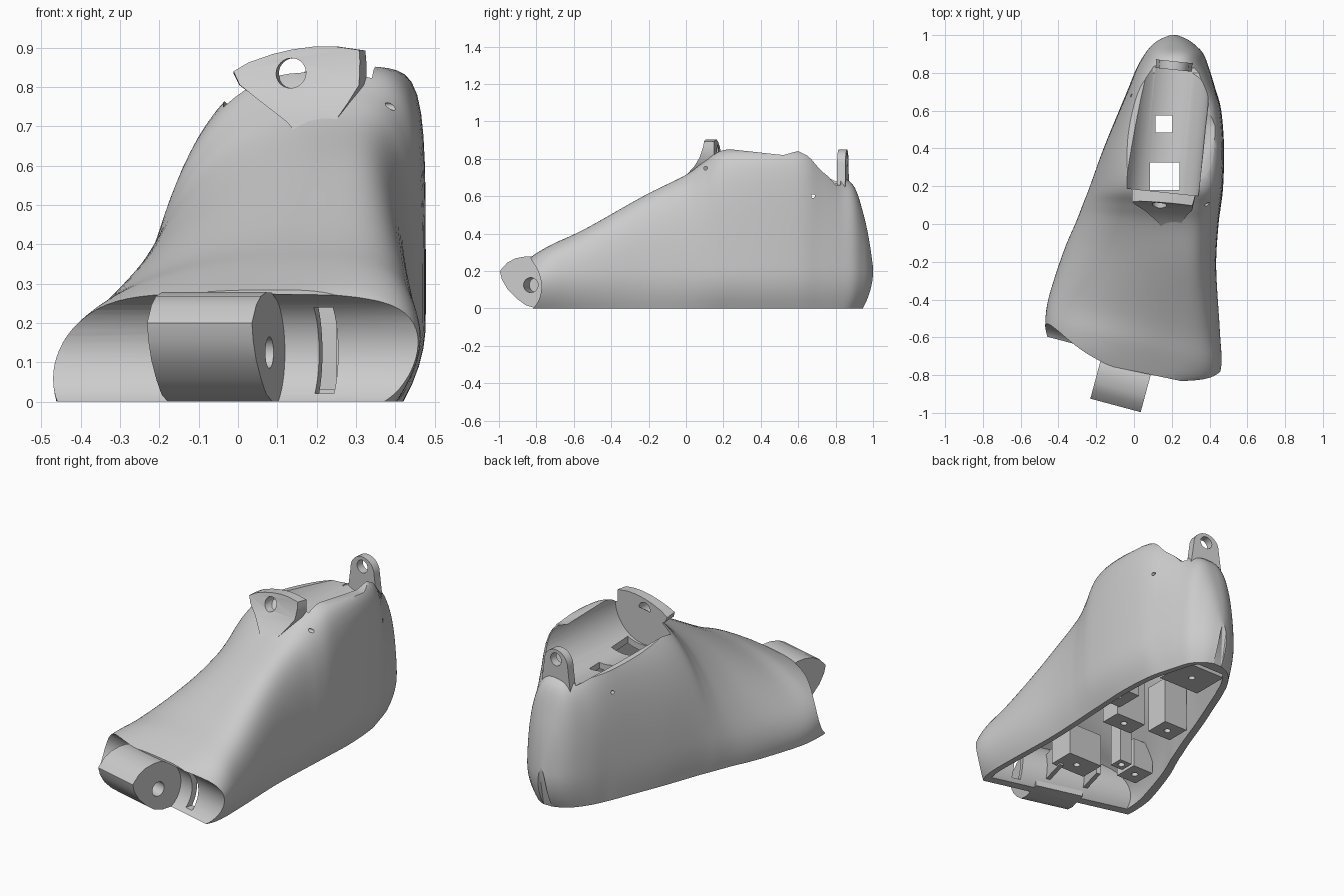
import bpy
import bmesh
from math import sin, cos, pi, radians
from mathutils import Matrix, Vector

if "Cube" in bpy.data.objects:
    bpy.data.objects.remove(bpy.data.objects["Cube"])

grey = bpy.data.materials.new("plain_grey")
grey.use_nodes = True
grey.diffuse_color = (0.6, 0.6, 0.6, 1)
grey.node_tree.nodes["Principled BSDF"].inputs["Base Color"].default_value = (0.6, 0.6, 0.6, 1)


def make_object(name, bm, matrix=Matrix()):
    bmesh.ops.transform(bm, matrix=matrix, verts=bm.verts)
    bmesh.ops.recalc_face_normals(bm, faces=bm.faces)
    mesh = bpy.data.meshes.new(name)
    bm.to_mesh(mesh)
    bm.free()
    obj = bpy.data.objects.new(name, mesh)
    mesh.materials.append(grey)
    bpy.context.collection.objects.link(obj)
    return obj


def loft(rings):
    bm = bmesh.new()
    loops = [[bm.verts.new(p) for p in ring] for ring in rings]
    for a, b in zip(loops, loops[1:]):
        for i in range(len(a)):
            j = (i + 1) % len(a)
            bm.faces.new((a[i], a[j], b[j], b[i]))
    bm.faces.new(loops[0])
    bm.faces.new(loops[-1][::-1])
    return bm


def prism(name, profile, x0, x1, matrix=Matrix()):
    """Extrude a (y, z) profile along local x."""
    return make_object(name, loft([[(x, y, z) for y, z in profile] for x in (x0, x1)]), matrix)


def circle(r, y=0.0, z=0.0, n=48):
    return [(y + r * cos(2 * pi * i / n), z + r * sin(2 * pi * i / n)) for i in range(n)]


def rect(y0, y1, z0, z1):
    return [(y0, z0), (y1, z0), (y1, z1), (y0, z1)]


def cut(obj, *cutters):
    for c in cutters:
        mod = obj.modifiers.new("cut", "BOOLEAN")
        mod.operation = "DIFFERENCE"
        mod.solver = "EXACT"
        mod.object = c
        bpy.context.view_layer.objects.active = obj
        bpy.ops.object.modifier_apply(modifier=mod.name)
        bpy.data.objects.remove(c)


def smooth(obj, angle=35):
    bpy.ops.object.select_all(action="DESELECT")
    obj.select_set(True)
    bpy.context.view_layer.objects.active = obj
    bpy.ops.object.shade_smooth_by_angle(angle=radians(angle))


# Foot stations: y, skew, left x, right x, apex x, top z, left and right roundness
stations = [Vector(s) for s in (
    (-.80, -.21, -.43, .39, .10, .284, 2.8, 3),
    (-.75, -.22, -.475, .45, .12, .31, 2.6, 3.3),
    (-.66, -.22, -.487, .472, .15, .355, 2.3, 3.5),
    (-.5, -.2, -.472, .46, .2, .43, 1.95, 3.3),
    (-.2, -.12, -.39, .437, .24, .605, 1.8, 3.2),
    (0, -.05, -.315, .447, .24, .71, 1.95, 3.4),
    (.1, -.02, -.278, .46, .22, .785, 2.05, 4.2),
    (.2, 0, -.238, .472, .2, .85, 2.3, 6),
    (.4, 0, -.163, .477, .22, .85, 2.9, 8),
    (.6, 0, -.08, .462, .22, .85, 3.2, 7),
    (.72, 0, -.03, .43, .21, .82, 3.2, 4),
    (.82, 0, .01, .40, .21, .72, 3, 3),
    (.9, 0, .055, .37, .21, .65, 2.8, 2.8),
    (.95, 0, .095, .325, .21, .5, 2.6, 2.6),
    (.98, 0, .135, .285, .21, .36, 2.4, 2.4),
    (1, 0, .18, .24, .21, .22, 2.2, 2.2))]


def interpolate(steps=5):
    ext = [stations[0]] + stations + [stations[-1]]
    for k in range(len(stations) - 1):
        p, a, b, q = ext[k:k + 4]
        for i in range(steps):
            t = i / steps
            yield 0.5 * (2 * a + (b - p) * t + (2 * p - 5 * a + 4 * b - q) * t ** 2
                         + (3 * a - p - 3 * b + q) * t ** 3)
    yield stations[-1]


def foot_solid(name, inset, floor, half=30):
    rings = []
    for y, skew, xl, xr, xa, top, nl, nr in interpolate():
        if inset and y > 0.925:
            break
        xl, xr, top = xl + inset, xr - inset, top - inset
        ring = []
        for i in range(2 * half + 1):
            t = pi * i / (2 * half)
            c, s = abs(cos(t)), max(sin(t), 0)
            left = i < half
            n, reach = (nl, xl - xa) if left else (nr, xr - xa)
            r = (c ** n + s ** n) ** (-1 / n)
            z = floor + (top - floor) * r * s
            # The sides and heel roll under towards the sole
            tuck = max(0, 1 - max(z, 0) / 0.2) ** 2
            x = xa + reach * r * c * (1 - (0.04 if left else 0.22) * tuck)
            heel = 0.055 * tuck * max(0, (y - 0.7) / 0.3)
            ring.append((x, y + skew * (x - 0.1) - heel, z))
        rings.append(ring)
    return make_object(name, loft(rings))


toe_frame = Matrix.Translation((.08, -.83, 0)) @ Matrix.Rotation(radians(-15), 4, "Z")
ankle_centre = Matrix.Translation((.14, .15, .835))
ankle_frame = ankle_centre @ Matrix.Rotation(radians(84), 4, "Z")
width_frame = ankle_centre @ Matrix.Rotation(radians(-6), 4, "Z")

# Hollow inside, leaving skins round the ankle trough and toe socket
cavity = foot_solid("cavity", .045, -.05)
cut(cavity,
    prism("trough_skin", circle(.235), -.08, .75, ankle_frame),
    prism("socket_skin", circle(.185, 0, .125), -.9, .9, toe_frame))

# Foot shell
shell = foot_solid("foot_shell", 0, 0)
cut(shell, cavity,
    prism("trough", circle(.2, n=64), .02, .68, ankle_frame),
    prism("socket", circle(.152, 0, .125), -.9, .9, toe_frame),
    prism("right_wall_trim", [(.19, .775), (.82, .69), (.82, 1), (.19, 1)], -.5, .1),
    prism("left_wall_trim", [(.2, .855), (.52, .82), (.6, .842), (.68, .8), (.8, .66), (.825, .66),
                             (.825, 1), (.2, 1)], .1, .6),
    prism("rear_window", rect(.485, .575, .4, .8), .115, .205),
    prism("front_window", rect(.18, .325, .4, .8), .085, .24),
    prism("socket_slot", rect(.1, .26, .02, .245), .09, .14, toe_frame),
    prism("side_screw_hole", circle(.01, .68, .6, 12), -.6, .7),
    prism("upper_screw_hole", circle(.01, .105, .75, 12), .25, .7))
smooth(shell)

# Front pivot plate, sweeping up out of the instep and widening as it rises
sweep = [(-.2, -.18, .05, .09), (-.14, -.125, .0, .12), (-.09, -.075, -.07, .15),
         (-.06, -.03, -.13, .175), (-.04, .03, -.16, .175), (-.03, .09, -.165, .17)]
front_plate = make_object("ankle_front_plate", loft(
    [[(x0, y, z), (x1, y, z), (x1 + .01, .02, z), (x0 - .01, .02, z)] for y, z, x0, x1 in sweep]),
    width_frame)
arch = [(-.2, .055), (-.165, .06), (-.11, .068), (-.06, .068), (0, .06), (.05, .048), (.11, .027),
        (.155, 0), (.2, -.06)]
cut(front_plate,
    prism("arch_trim", arch + [(.2, .3), (-.2, .3)], -.3, .1, ankle_frame),
    prism("pivot", circle(.038), -.2, .1, ankle_frame))

# Rear pivot plate
tab = [(.08 * cos(pi * i / 16), -.065 + .08 * sin(pi * i / 16)) for i in range(17)]
rear_plate = prism("ankle_rear_plate", tab + [(-.09, -.14), (-.1, -.21), (.1, -.21), (.09, -.14)],
                   .67, .715, ankle_frame)
cut(rear_plate, prism("pivot", circle(.036, 0, -.04), .5, .9, ankle_frame))

# Toe hinge knuckle
knuckle = prism("toe_hinge", [(-.172, .2), (-.13, .245), (-.085, .268), (-.03, .278), (.02, .277),
                              (.08, .255), (.16, .2), (.16, 0), (.03, 0), (-.03, .018), (-.08, .055),
                              (-.13, .105), (-.16, .155)], -.276, 0, toe_frame)
cut(knuckle, prism("pin_hole", circle(.04, 0, .125, 24), -.12, .1, toe_frame))
for part in (front_plate, rear_plate, knuckle):
    smooth(part, 30)

# Mounting blocks inside, each with a screw hole
blocks = {
    "heel_mount": (.06, .32, .6, .82, .03, .2),
    "instep_mount": (.06, .25, .04, .16, .03, .3),
    "left_mount": (.25, .41, .18, .34, .06, .3),
    "right_mount": (-.15, .0, .12, .26, .03, .3),
    "centre_post": (-.16, -.08, -.29, -.21, .03, .35),
    "front_box": (-.08, .14, -.52, -.37, .06, .25),
    "side_box": (-.33, -.2, -.38, -.24, .05, .22)}
for name, (x0, x1, y0, y1, z0, z1) in blocks.items():
    block = prism(name, rect(y0, y1, z0, z1), x0, x1)
    down = Matrix.Translation(((x0 + x1) / 2, (y0 + y1) / 2, 0)) @ Matrix.Rotation(pi / 2, 4, "Y")
    cut(block, prism("screw", circle(.018, n=16), -.14, .1, down))

# Cross ribs behind the socket
for i, a in enumerate((-.3, -.08, .2)):
    prism(f"socket_rib_{i + 1}", rect(.17, .34, .05, .2), a, a + .025, toe_frame)
